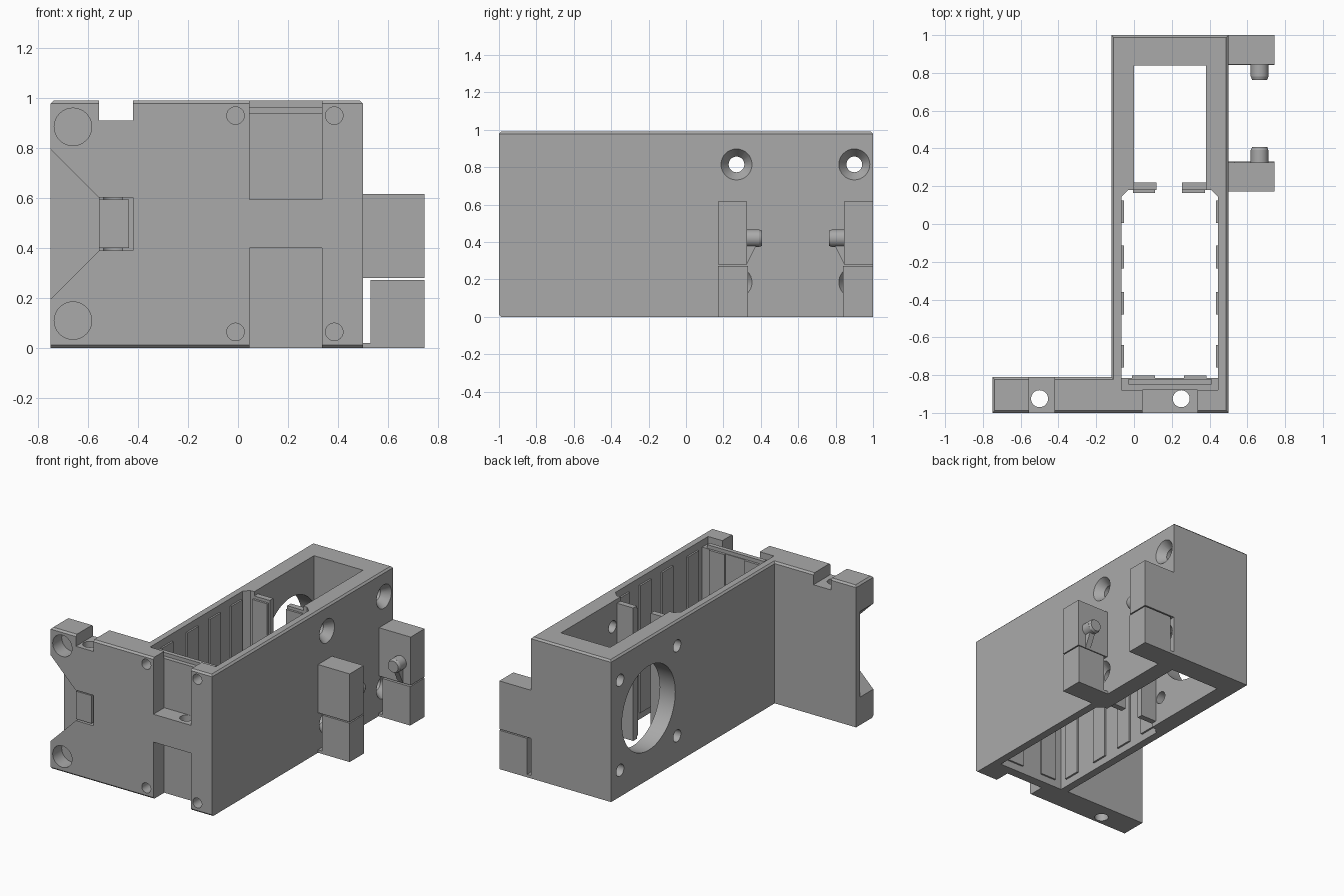
import bpy, bmesh, math
from mathutils import Matrix, Vector

if "Cube" in bpy.data.objects:
    bpy.data.objects.remove(bpy.data.objects["Cube"])

grey = bpy.data.materials.new("plain_grey")
grey.use_nodes = True
COLOUR = (0.4, 0.4, 0.4, 1)
grey.diffuse_color = COLOUR
grey.node_tree.nodes["Principled BSDF"].inputs["Base Color"].default_value = COLOUR
H = 0.99


def finish(name, bm):
    bmesh.ops.recalc_face_normals(bm, faces=bm.faces)
    mesh = bpy.data.meshes.new(name)
    bm.to_mesh(mesh)
    bm.free()
    mesh.materials.append(grey)
    obj = bpy.data.objects.new(name, mesh)
    bpy.context.collection.objects.link(obj)
    return obj


def prism(name, points, axis, lo, hi, chamfer=0):
    """Extrude a 2D outline along an axis (the outline uses the other two axes in order)."""
    bm = bmesh.new()

    def place(p, t):
        co = list(p)
        co.insert("xyz".index(axis), t)
        return bm.verts.new(co)
    base = bm.faces.new([place(p, lo) for p in points])
    ext = bmesh.ops.extrude_face_region(bm, geom=[base])
    shift = Vector((0, 0, 0))
    shift["xyz".index(axis)] = hi - lo
    bmesh.ops.translate(bm, vec=shift, verts=[g for g in ext["geom"] if isinstance(g, bmesh.types.BMVert)])
    if chamfer:
        def wanted(e):
            a, b = (v.co for v in e.verts)
            top = min(a.z, b.z) > hi - 0.001
            low_front = max(a.z, b.z) < lo + 0.001 and max(a.y, b.y) < -0.99
            return top or low_front
        bmesh.ops.recalc_face_normals(bm, faces=bm.faces)
        bmesh.ops.bevel(bm, geom=[e for e in bm.edges if wanted(e)], offset=chamfer,
                        segments=1, profile=0.5, affect='EDGES')
    return finish(name, bm)


def box(name, x0, x1, y0, y1, z0, z1):
    return prism(name, [(x0, y0), (x1, y0), (x1, y1), (x0, y1)], "z", z0, z1)


def rod(name, centre, axis, length, r1, r2=None, sides=32):
    """Cylinder or cone starting at centre and running along an axis."""
    bm = bmesh.new()
    d = Vector(axis)
    m = Matrix.Translation(Vector(centre) + d * length / 2) @ d.to_track_quat('Z', 'Y').to_matrix().to_4x4()
    bmesh.ops.create_cone(bm, cap_ends=True, segments=sides, radius1=r1,
                          radius2=r1 if r2 is None else r2, depth=length, matrix=m)
    return finish(name, bm)


def cut(target, cutter):
    mod = target.modifiers.new("cut", 'BOOLEAN')
    mod.operation, mod.solver, mod.object = 'DIFFERENCE', 'EXACT', cutter
    bpy.context.view_layer.objects.active = target
    bpy.ops.object.modifier_apply(modifier=mod.name)
    bpy.data.objects.remove(cutter)


def smooth(obj):
    bpy.ops.object.select_all(action='DESELECT')
    obj.select_set(True)
    bpy.context.view_layer.objects.active = obj
    bpy.ops.object.shade_smooth_by_angle(angle=math.radians(30))


# Housing with its side flange
housing = prism("housing", [(-0.75, -1), (0.5, -1), (0.5, 1), (-0.12, 1), (-0.12, -0.81), (-0.75, -0.81)],
                "z", 0, H, 0.012)

# Front bay with chamfered rear corners, and rear bay
c = 0.035
cut(housing, prism("c", [(-0.065, -0.88), (0.445, -0.88), (0.445, 0.18 - c), (0.445 - c, 0.18),
                         (c - 0.065, 0.18), (-0.065, 0.18 - c)], "z", -0.1, 1.1))
cut(housing, box("c", 0, 0.38, 0.15, 0.84, -0.1, 1.1))

# Channels in the front, leaving a cross bar
for z0, z1 in ((-0.1, 0.4), (0.595, 1.1)):
    cut(housing, box("c", 0.045, 0.335, -1.1, -0.85, z0, z1))

# Flange: top notch, funnel cutout and slit around the flush latch plate
cut(housing, box("c", -0.555, -0.42, -1.1, -0.7, 0.91, 1.1))
cut(housing, prism("c", [(-0.76, 0.805), (-0.555, 0.6), (-0.555, 0.39), (-0.76, 0.185)], "y", -1.1, -0.855))
cut(housing, box("c", -0.57, -0.42, -1.1, -0.9, 0.39, 0.603))
latch = box("latch_plate", -0.555, -0.435, -0.997, -0.89, 0.4, 0.595)

# Vertical through holes
for x in (-0.5, 0.25):
    shaft = ((x, -0.925, -0.1), (0, 0, 1), 1.3, 0.045)
    cut(housing, rod("c", *shaft))
    if x < 0:
        cut(latch, rod("c", *shaft))

# Blind holes in the front face
for z in (0.11, 0.885):
    cut(housing, rod("c", (-0.66, -1.1, z), (0, 1, 0), 0.2, 0.075))
for x in (-0.01, 0.385):
    for z in (0.065, 0.93):
        cut(housing, rod("c", (x, -1.1, z), (0, 1, 0), 0.2, 0.035))

# Fan opening with screw holes, countersunk on the far wall
cut(housing, rod("c", (-0.3, 0.585, 0.5), (1, 0, 0), 0.4, 0.295, sides=64))
for y in (0.27, 0.9):
    for z in (0.185, 0.815):
        cut(housing, rod("c", (-0.3, y, z), (1, 0, 0), 1, 0.042))
        cut(housing, rod("c", (0.51, y, z), (-1, 0, 0), 0.07, 0.09, 0.04))
smooth(housing)

# Front bay panel with a thinner raised lip
box("front_panel", -0.065, 0.445, -0.88, -0.815, 0, 0.94)
box("front_panel_lip", -0.03, 0.41, -0.85, -0.82, 0.9, 0.965)

# Guide pads on the bay walls
for y in (-0.7, -0.42, -0.175, 0.065):
    for name, x0 in (("left_pad", 0.433), ("right_pad", -0.067)):
        box(name, x0, x0 + 0.014, y - 0.06, y + 0.06, 0.05, 0.94)
for x in (0.05, 0.325):
    box("front_pad", x - 0.06, x + 0.06, -0.817, -0.803, 0.05, 0.94)

# Divider tabs between the two bays
for name, x0, x1 in (("right_tab", -0.005, 0.12), ("left_tab", 0.255, 0.385)):
    box(name, x0, x1, 0.18, 0.22, 0.03, 0.96)
    box(name + "_pad", x0, x1 - 0.01, 0.165, 0.185, 0.05, 0.94)

# Two facing hinge blocks on the side, each with a peg, gusset and foot
MID = 0.5855
for side, name in ((-1, "front"), (1, "rear")):
    def span(a, b):
        return sorted((MID + side * a, MID + side * b))
    box(name + "_hinge_block", 0.49, 0.745, *span(0.26, 0.4145), 0.28, 0.617)
    box(name + "_hinge_foot", 0.53, 0.745, *span(0.255, 0.4145), 0, 0.272)
    box(name + "_foot_link", 0.49, 0.54, *span(0.255, 0.4145), 0, 0.02)
    peg = rod(name + "_peg", (0.665, MID + side * 0.27, 0.42), (0, -side, 0), 0.075, 0.047)
    smooth(peg)
    smooth(rod(name + "_peg_tip", (0.665, MID + side * 0.196, 0.42), (0, -side, 0), 0.018, 0.047, 0.04))
    prism(name + "_gusset", [(MID + side * 0.26, 0.28), (MID + side * 0.26, 0.4), (MID + side * 0.205, 0.4),
                             (MID + side * 0.213, 0.375)], "x", 0.645, 0.685)
